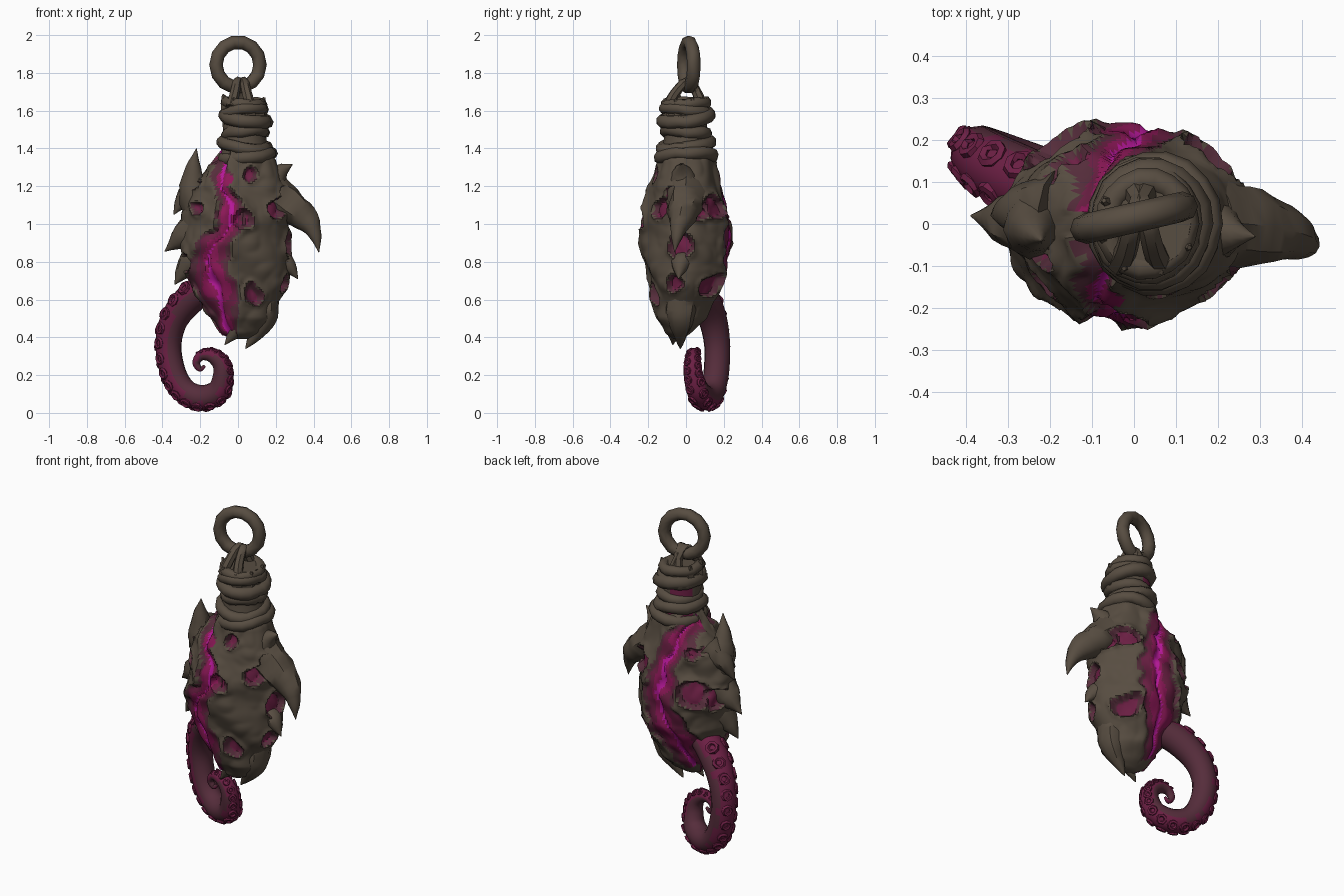
import bpy, bmesh, math
from mathutils import Vector, noise

if "Cube" in bpy.data.objects:
    bpy.data.objects.remove(bpy.data.objects["Cube"])

COLORS = [("bark_brown", (0.096, 0.074, 0.053)), ("dusky_mauve", (0.092, 0.026, 0.044)),
          ("deep_crimson", (0.150, 0.014, 0.058)), ("hot_pink", (0.26, 0.009, 0.095)),
          ("glowing_magenta", (0.47, 0.009, 0.32))]
MATS = []
for n, c in COLORS:
    m = bpy.data.materials.new(n)
    m.diffuse_color = (*c, 1)
    m.use_nodes = True
    m.node_tree.nodes["Principled BSDF"].inputs["Base Color"].default_value = m.diffuse_color
    MATS.append(m)
BROWN, MAUVE, CRIMSON, PINK, MAGENTA = range(5)


def finish(bm, name, angle=32):
    bmesh.ops.recalc_face_normals(bm, faces=bm.faces)
    me = bpy.data.meshes.new(name)
    bm.to_mesh(me)
    bm.free()
    for m in MATS:
        me.materials.append(m)
    ob = bpy.data.objects.new(name, me)
    bpy.context.collection.objects.link(ob)
    bpy.ops.object.select_all(action='DESELECT')
    ob.select_set(True)
    bpy.context.view_layer.objects.active = ob
    bpy.ops.object.shade_smooth_by_angle(angle=math.radians(angle))
    return ob


def interp(table, z):
    """Linear lookup in rows sorted by falling z."""
    for a, b in zip(table, table[1:]):
        if z >= b[0]:
            t = min(1, max(0, (a[0] - z) / (a[0] - b[0])))
            return [p + (q - p) * t for p, q in zip(a[1:], b[1:])]
    return list(table[-1][1:])


def smooth_path(pts, sub):
    """Catmull-Rom through (x, y, z, radius) points."""
    P = [Vector(p) for p in pts]
    P = [P[0] * 2 - P[1]] + P + [P[-1] * 2 - P[-2]]
    out = []
    for i in range(1, len(P) - 2):
        a, b, c, d = P[i - 1:i + 3]
        for k in range(sub):
            t = k / sub
            out.append(0.5 * (2 * b + (c - a) * t + (2 * a - 5 * b + 4 * c - d) * t * t
                              + (3 * b - a - 3 * c + d) * t ** 3))
    return out + [P[-2]]


def add_tube(bm, path, sides=8, mat=BROWN, closed=False, rough=0.0):
    pos = [Vector(p[:3]) for p in path]
    n = len(pos)
    rings, u = [], None
    for i in range(n):
        a = pos[(i - 1) % n] if closed or i else pos[0]
        b = pos[(i + 1) % n] if closed or i < n - 1 else pos[-1]
        t = (b - a).normalized()
        if u is None:
            u = t.orthogonal()
        u = (u - t * u.dot(t)).normalized()
        w = t.cross(u)
        ring = []
        for k in range(sides):
            g = math.tau * k / sides
            d = u * math.cos(g) + w * math.sin(g)
            r = max(0.002, path[i][3])
            r *= 1 + rough * noise.noise((pos[i] + d * r) * 14)
            ring.append(bm.verts.new(pos[i] + d * r))
        rings.append(ring)
    faces = []
    for i in range(n if closed else n - 1):
        A, B = rings[i], rings[(i + 1) % n]
        for k in range(sides):
            j = (k + 1) % sides
            faces.append(bm.faces.new((A[k], A[j], B[j], B[k])))
    if not closed:
        faces += [bm.faces.new(rings[0]), bm.faces.new(rings[-1])]
    for f in faces:
        f.material_index = mat
    return faces


def circle(c, u, v, R, r, n, wob=0.0):
    out = []
    for k in range(n):
        g = math.tau * k / n
        p = Vector(c) + (Vector(u) * math.cos(g) + Vector(v) * math.sin(g)) * R
        p *= 1 + wob * noise.noise(p * 9)
        out.append((*p, r))
    return out


# Body husk: profile rows (z, left x, right x, half depth, centre y)
PROFILE = [(1.40, -0.07, 0.15, 0.11, 0), (1.34, -0.12, 0.20, 0.15, 0), (1.2, -0.25, 0.245, 0.193, 0),
           (1.05, -0.295, 0.275, 0.225, 0), (0.9, -0.31, 0.28, 0.235, 0), (0.75, -0.29, 0.265, 0.212, 0),
           (0.62, -0.22, 0.225, 0.165, -0.015), (0.5, -0.14, 0.18, 0.115, -0.03),
           (0.42, -0.09, 0.11, 0.06, -0.04), (0.39, -0.04, 0.05, 0.02, -0.04)]
# Cracks: (z, centre x, half width)
FRONT = [(1.4, -0.07, 0.035), (1.2, -0.09, 0.045), (1.1, -0.045, 0.06), (1.0, -0.03, 0.09),
         (0.9, -0.13, 0.09), (0.8, -0.16, 0.09), (0.7, -0.14, 0.125), (0.6, -0.09, 0.11), (0.4, -0.06, 0.05)]
BACK = [(1.4, -0.10, 0.08), (1.1, 0.0, 0.085), (0.95, 0.03, 0.11), (0.8, 0.0, 0.13),
        (0.65, -0.07, 0.12), (0.4, -0.08, 0.05)]
# Pits: (facing, sideways position, z, radius)
PITS = [("f", 0.21, 1.08, 0.055), ("f", 0.07, 1.27, 0.038), ("f", 0.08, 0.63, 0.052),
        ("f", -0.22, 1.08, 0.03), ("f", 0.03, 1.02, 0.05),
        ("r", -0.03, 0.89, 0.072), ("r", 0.08, 1.07, 0.045), ("r", -0.07, 1.16, 0.032), ("r", -0.06, 0.68, 0.042),
        ("b", 0.18, 1.09, 0.06), ("b", 0.15, 0.68, 0.065), ("b", -0.18, 0.98, 0.08), ("b", -0.15, 1.2, 0.035),
        ("l", 0.10, 0.95, 0.06), ("l", -0.08, 0.8, 0.045), ("l", -0.06, 1.2, 0.03)]


def ramp(a, b, t):
    t = min(1, max(0, (t - a) / (b - a)))
    return t * t * (3 - 2 * t)


def husk_rule(p):
    """Outward offset and colour at a point of the plain husk."""
    rough = 0.026 * noise.noise(p * 6) + 0.012 * abs(noise.noise(p * 11)) - 0.002
    cx, w = interp(FRONT if p.y < 0 else BACK, p.z)
    line = abs(p.x - cx + 0.03 * noise.noise(p * 11))
    d = line + 0.026 * noise.noise(p * 15)
    if abs(p.y) < 0.03:
        line = d = 1
    flesh = -0.004 + 0.022 * noise.noise(p * 9 + Vector((5, 0, 0))) - 0.014 * (1 - ramp(0.006, 0.025, line))
    off = flesh + (rough + 0.012 - flesh) * ramp(w - 0.012, w + 0.008, d)
    off -= 0.012 * ramp(w, w + 0.06, d)
    mat = BROWN
    if d < w:
        glow = 0.013 + 0.016 * noise.noise(p * 5 + Vector((0, 3, 1)))
        mat = (MAGENTA if line < glow else PINK if d < 0.42 * w + 0.04 * noise.noise(p * 8)
               else CRIMSON if d < w - 0.02 else MAUVE)
    wob = 0.026 * noise.noise(p * 14)
    for side, s, z, r in PITS:
        u, o = (p.x, p.y) if side in "fb" else (p.y, p.x)
        if (o > 0) != (side in "br") or abs(o) < 0.05:
            continue
        e = math.hypot(u - s, p.z - z) + wob
        if e < r + 0.03:
            off += 0.010 * (1 - ramp(r, r + 0.03, e)) - 0.042 * (1 - ramp(r - 0.016, r + 0.004, e))
        if e < r and mat == BROWN:
            mat = CRIMSON if e < r * 0.7 else MAUVE
    return off, mat


bm = bmesh.new()
ROWS, COLS = 92, 132
base, grid = [], []
for i in range(ROWS + 1):
    z = 1.40 - (1.40 - 0.39) * i / ROWS
    xl, xr, h, cy = interp(PROFILE, z)
    brow, grow = [], []
    for k in range(COLS):
        g = math.tau * k / COLS
        p = Vector(((xl + xr) / 2 + (xr - xl) / 2 * math.cos(g), cy + h * math.sin(g), z))
        off = husk_rule(p)[0] * min(1, h / 0.12)
        brow.append(p)
        grow.append(bm.verts.new(p + Vector((math.cos(g), math.sin(g), 0)) * off))
    base.append(brow)
    grid.append(grow)
for i in range(ROWS):
    for k in range(COLS):
        j = (k + 1) % COLS
        f = bm.faces.new((grid[i][k], grid[i + 1][k], grid[i + 1][j], grid[i][j]))
        f.material_index = husk_rule((base[i][k] + base[i + 1][j]) / 2)[1]
bm.faces.new(grid[0])
bm.faces.new(grid[-1])
finish(bm, "cracked_husk", 40)

# Thorns curling off the husk
THORNS = {
    "right_horn": [(0.17, 0, 1.17, 0.11), (0.28, -0.01, 1.085, 0.09), (0.37, -0.03, 1.01, 0.062),
                   (0.412, -0.05, 0.93, 0.03), (0.428, -0.06, 0.85, 0.002)],
    "right_upper_thorn": [(0.15, 0, 1.13, 0.11), (0.205, -0.02, 1.26, 0.062), (0.288, -0.03, 1.315, 0.002)],
    "right_lower_thorn": [(0.20, 0, 0.80, 0.06), (0.26, -0.03, 0.785, 0.05), (0.317, -0.04, 0.71, 0.002)],
    "left_upper_thorn": [(-0.16, 0.01, 1.0, 0.12), (-0.235, 0.0, 1.18, 0.08), (-0.235, -0.02, 1.3, 0.04),
                         (-0.22, -0.04, 1.4, 0.002)],
    "left_high_thorn": [(-0.18, 0.03, 1.2, 0.10), (-0.28, 0.03, 1.14, 0.055), (-0.34, 0.02, 1.05, 0.002)],
    "left_middle_thorn": [(-0.18, 0.0, 1.0, 0.12), (-0.295, 0.01, 0.93, 0.065), (-0.388, 0.02, 0.855, 0.002)],
    "left_lower_thorn": [(-0.18, 0, 0.86, 0.11), (-0.27, -0.01, 0.77, 0.06), (-0.335, -0.02, 0.68, 0.002)],
    "bottom_thorn": [(0.14, -0.02, 0.62, 0.08), (0.135, -0.03, 0.52, 0.075), (0.10, -0.03, 0.43, 0.048),
                     (0.04, -0.03, 0.34, 0.002)],
    "bottom_small_thorn": [(0.03, -0.05, 0.6, 0.07), (0.0, -0.06, 0.46, 0.05), (-0.07, -0.07, 0.36, 0.002)],
}
for name, pts in THORNS.items():
    bm = bmesh.new()
    add_tube(bm, smooth_path(pts, 4), 10, BROWN, rough=0.2)
    finish(bm, name, 40)
bm = bmesh.new()
add_tube(bm, smooth_path([(-0.08, 0.02, 0.66, 0.09), (-0.10, 0.0, 0.53, 0.05), (-0.08, -0.02, 0.41, 0.004)], 4),
         8, CRIMSON, rough=0.3)
finish(bm, "bottom_flesh_flap")

# Neck core with a fleshy streak at the back left, and frayed tips
bm = bmesh.new()
for f in add_tube(bm, [(0.035, 0, 1.30, 0.14), (0.035, 0, 1.4, 0.125), (0.03, 0, 1.5, 0.11),
                       (0.03, 0, 1.6, 0.115), (0.03, 0, 1.66, 0.105)], 16):
    c = f.calc_center_median()
    if c.y > 0.06 and c.x < 0.03:
        f.material_index = CRIMSON
for k in range(8):
    g = math.tau * k / 8 + 0.3
    c, s = math.cos(g), math.sin(g)
    add_tube(bm, [(0.03 + 0.08 * c, 0.085 * s, 1.58, 0.05),
                  (0.03 + 0.115 * c, 0.12 * s, 1.67 + 0.018 * math.sin(k * 5), 0.006)], 5)
finish(bm, "neck_core")

# Rope wraps: (z, centre x, radius, tilt x, tilt y, thickness)
bm = bmesh.new()
for z, cx, R, tx, ty, r in [(1.36, 0.05, 0.128, 0.14, 0.05, 0.034), (1.42, 0.035, 0.117, -0.12, 0.12, 0.034),
                            (1.485, 0.04, 0.098, 0.08, -0.1, 0.033),
                            (1.56, 0.04, 0.113, -0.14, 0.14, 0.036), (1.59, 0.03, 0.105, 0.15, -0.15, 0.03),
                            (1.64, 0.03, 0.095, -0.06, 0.08, 0.03)]:
    add_tube(bm, circle((cx, 0, z), (1, 0, tx), (0, 1.1, ty), R, r, 18, 0.012), 8, closed=True, rough=0.2)
finish(bm, "rope_wraps", 50)

# Hanging ring and the strands that tie it down
bm = bmesh.new()
add_tube(bm, circle((0, 0.015, 1.843), (0.97, 0.22, 0), (0, 0, 1), 0.12, 0.036, 14), 8, closed=True)
finish(bm, "hanging_ring", 55)
bm = bmesh.new()
for dx, lean in ((0.0, 0.035), (0.03, -0.035)):
    add_tube(bm, smooth_path([(dx - lean, -0.095, 1.62, 0.03), (dx - lean / 2, -0.06, 1.69, 0.027),
                              (dx, 0.01, 1.757, 0.024), (dx + lean / 2, 0.06, 1.69, 0.027),
                              (dx + lean, 0.085, 1.62, 0.03)], 3), 7)
finish(bm, "ring_strands", 50)

# Curled tentacle; its outer, suckered side is redder
TENTACLE = [(-0.12, 0.03, 0.68, 0.08), (-0.24, 0.09, 0.615, 0.083), (-0.335, 0.14, 0.50, 0.076),
            (-0.368, 0.165, 0.36, 0.069), (-0.342, 0.16, 0.21, 0.068), (-0.28, 0.14, 0.115, 0.066),
            (-0.19, 0.105, 0.08, 0.067), (-0.105, 0.065, 0.115, 0.062), (-0.08, 0.04, 0.195, 0.053),
            (-0.09, 0.035, 0.262, 0.047), (-0.14, 0.04, 0.305, 0.038), (-0.195, 0.05, 0.303, 0.027),
            (-0.222, 0.055, 0.265, 0.02), (-0.20, 0.055, 0.232, 0.015), (-0.175, 0.055, 0.25, 0.007)]
path = smooth_path(TENTACLE, 4)
frames = []
for a, b, c in zip(path, path[1:], path[2:]):
    t = (c - a).xyz.normalized()
    out = Vector((t.z, 0, -t.x)).normalized()
    frames.append((b.xyz, out, t.cross(out).normalized(), t, b.w))
bm = bmesh.new()
for f in add_tube(bm, path, 14, MAUVE):
    c = f.calc_center_median()
    p, out = min(frames, key=lambda q: (q[0] - c).length)[:2]
    if (c - p).normalized().dot(out) > 0.2 + 0.6 * noise.noise(c * 12):
        f.material_index = CRIMSON
finish(bm, "tentacle", 45)

# Two rows of suckers along the outer side
bm = bmesh.new()
for i in range(3, len(frames) - 10, 2):
    p, out, side, t, r = frames[i]
    for s in (-1, 1):
        d = (out * 0.78 + side * 0.62 * s).normalized()
        q = p + d * r * 0.97 + t * 0.012 * s
        v = d.cross(t).normalized()
        add_tube(bm, circle(q, v.cross(d), v, r * 0.33, r * 0.16, 8), 5, CRIMSON, closed=True)
finish(bm, "suckers", 40)
